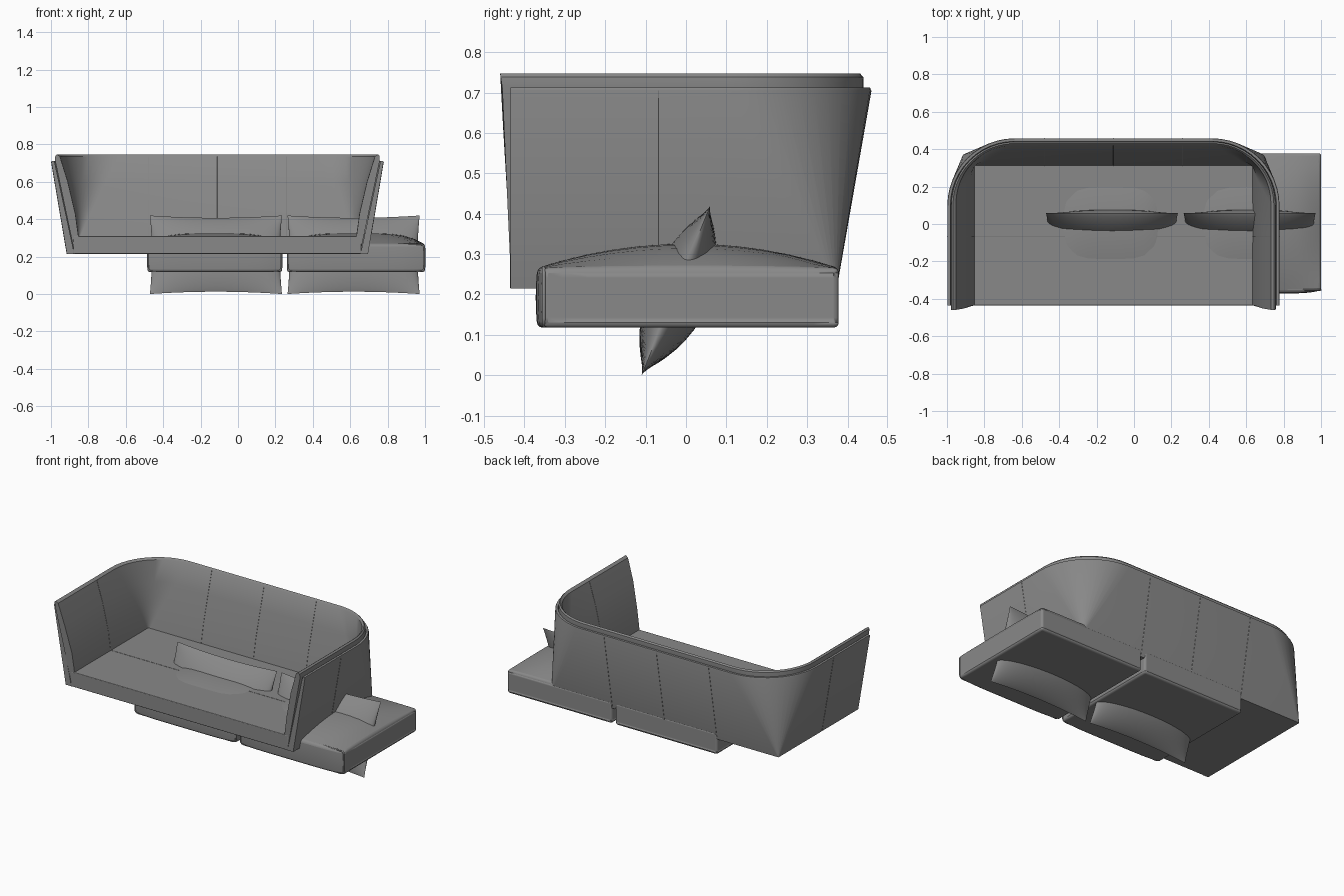
import bpy, bmesh, math
from mathutils import Vector

old = bpy.data.objects.get("Cube")
if old:
    bpy.data.objects.remove(old, do_unlink=True)

CX = -0.11  # middle of the sofa frame

fabric = bpy.data.materials.new("grey fabric")
fabric.use_nodes = True
grey = (0.25, 0.25, 0.25, 1)
fabric.diffuse_color = grey
fabric.node_tree.nodes["Principled BSDF"].inputs["Base Color"].default_value = grey


def finish(name, bm, angle=35, bevel=0):
    bmesh.ops.recalc_face_normals(bm, faces=bm.faces)
    mesh = bpy.data.meshes.new(name)
    bm.to_mesh(mesh)
    bm.free()
    mesh.materials.append(fabric)
    ob = bpy.data.objects.new(name, mesh)
    bpy.context.collection.objects.link(ob)
    if bevel:
        mod = ob.modifiers.new("soft edges", "BEVEL")
        mod.width, mod.segments, mod.limit_method = bevel, 3, "ANGLE"
        mod.angle_limit = math.radians(50)
    bpy.ops.object.select_all(action="DESELECT")
    bpy.context.view_layer.objects.active = ob
    ob.select_set(True)
    bpy.ops.object.shade_smooth_by_angle(angle=math.radians(angle))
    return ob


def u_path(half, back, radius, z, front):
    """U-shaped line: right arm, rounded corner, back, corner, left arm."""
    side = [Vector((half, front, z)), Vector((half, -0.068, z))]
    for i in range(13):
        a = math.pi / 2 * i / 12
        side.append(Vector((half - radius + radius * math.cos(a),
                            back - radius + radius * math.sin(a), z)))
    other = [Vector((-p.x, p.y, p.z)) for p in reversed(side)]
    return [p + Vector((CX, 0, 0)) for p in side + other]


def wrap(name, sections):
    """Loft a closed cross-section along the U and cap both arm ends."""
    bm = bmesh.new()
    rows = [[bm.verts.new(p) for p in u_path(*s)] for s in sections]
    for a, b in zip(rows, rows[1:] + rows[:1]):
        for i in range(len(a) - 1):
            bm.faces.new((a[i], a[i + 1], b[i + 1], b[i]))
    for end in (0, -1):
        bm.faces.new([r[end] for r in rows])
    return finish(name, bm)


def seam(name, points, depth=0.0015, closed=False):
    curve = bpy.data.curves.new(name, "CURVE")
    curve.dimensions = "3D"
    curve.bevel_depth, curve.bevel_resolution = depth, 1
    line = curve.splines.new("POLY")
    line.points.add(len(points) - 1)
    for p, co in zip(line.points, points):
        p.co = (*co, 1)
    line.use_cyclic_u = closed
    curve.materials.append(fabric)
    bpy.context.collection.objects.link(bpy.data.objects.new(name, curve))


# Outer shell: square corner at the foot flaring to a wide round corner
shell = [(0.805, 0.372, 0.004, 0.215, -0.435), (0.888, 0.458, 0.36, 0.705, -0.435),
         (0.886, 0.456, 0.36, 0.712, -0.435), (0.872, 0.442, 0.345, 0.712, -0.435),
         (0.765, 0.335, 0.004, 0.215, -0.435)]
wrap("outer_shell", shell)

# Padded lining that rises above the shell
lining = [(0.77, 0.34, 0.004, 0.25, -0.434), (0.868, 0.44, 0.34, 0.715, -0.455),
          (0.867, 0.439, 0.34, 0.738, -0.459), (0.858, 0.431, 0.33, 0.747, -0.46),
          (0.842, 0.42, 0.31, 0.735, -0.459), (0.80, 0.382, 0.20, 0.60, -0.452),
          (0.76, 0.336, 0.08, 0.43, -0.437), (0.742, 0.31, 0.004, 0.30, -0.434)]
wrap("padded_lining", lining)

# Panel seams on the back and arms, inside and outside
for label, rings in (("outer", shell[:2]), ("inner", lining[4:])):
    for i, x in enumerate((-0.37, 0, 0.37)):
        seam(f"{label}_back_seam_{i + 1}", [(CX + x, s[1], s[3]) for s in rings])
    for side, sign in (("left", 1), ("right", -1)):
        seam(f"{label}_{side}_arm_seam",
             [(CX + sign * s[0], -0.068, s[3]) for s in rings])


def box(name, lo, hi, bevel):
    bm = bmesh.new()
    bmesh.ops.create_cube(bm, size=1)
    lo, hi = Vector(lo), Vector(hi)
    for v in bm.verts:
        v.co = (lo + hi) / 2 + v.co * (hi - lo)
    return finish(name, bm, bevel=bevel)


# Seat platform between the arms
box("seat_base", (CX - 0.77, -0.436, 0.215), (CX + 0.77, 0.34, 0.31), 0.004)
seam("seat_seam", [(CX - 0.742, -0.065, 0.31), (CX + 0.742, -0.065, 0.31)])


def seat_cushion(name, cx, half):
    """Box with a domed top and a soft, bulging front."""
    bm = bmesh.new()
    bmesh.ops.create_cube(bm, size=2)
    bmesh.ops.subdivide_edges(bm, edges=bm.edges[:], cuts=11, use_grid_fill=True)
    for v in bm.verts:
        u, w, h = v.co
        z = 0.118 + 0.148 * (h + 1) / 2
        if h > 0.99:
            z += 0.06 * (1 - u ** 4) * (1 - w * w)
        y = 0.005 + 0.373 * w
        if w < -0.99:
            y += 0.016 * max(u ** 6, 0) - 0.004 * (1 - h * h)
        v.co = (cx + half * u, y, z)
    finish(name, bm, 50, bevel=0.016)
    # Piping round the front panel
    r = 0.02
    loop = []
    for sx, sz, start in ((1, 1, 0), (-1, 1, 1), (-1, -1, 2), (1, -1, 3)):
        for k in range(4):
            a = math.pi / 2 * (start + k / 3)
            loop.append((cx + sx * (half - 0.003 - r) + r * math.cos(a), -0.352,
                         0.194 + sz * (0.072 - r) + r * math.sin(a)))
    seam(name + "_piping", loop, 0.005, True)


def pillow(name, cx):
    """Pinched lens leaning back, thin at the rim and full in the middle."""
    n, m = 28, 18
    up = Vector((0, 0.17, 0.42)).normalized()
    out = Vector((0, up.z, -up.y))
    bm = bmesh.new()
    for sign, full in ((1, 0.088), (-1, 0.068)):
        bmesh_grid = []
        for j in range(m + 1):
            row = []
            for i in range(n + 1):
                u = -math.cos(math.pi * i / n)
                v = -math.cos(math.pi * j / m)
                fat = max(0, 1 - u * u) ** 0.5 * max(0, 1 - v * v) ** 0.9
                x = 0.353 * u * (1 - 0.03 * (1 - v * v))
                t = 0.2265 * v * (1 - 0.06 * (1 - u * u))
                p = Vector((cx + x, -0.025, 0.21)) + up * t + out * (sign * full * fat)
                row.append(bm.verts.new(p))
            bmesh_grid.append(row)
        for a, b in zip(bmesh_grid, bmesh_grid[1:]):
            for i in range(n):
                bm.faces.new((a[i], a[i + 1], b[i + 1], b[i]))
    bmesh.ops.remove_doubles(bm, verts=bm.verts, dist=0.0002)
    finish(name, bm, 50)


for side, cx, half, px in (("right", -0.124, 0.36, -0.118), ("left", 0.631, 0.369, 0.618)):
    seat_cushion(side + "_seat_cushion", cx, half)
    pillow(side + "_back_pillow", px)
